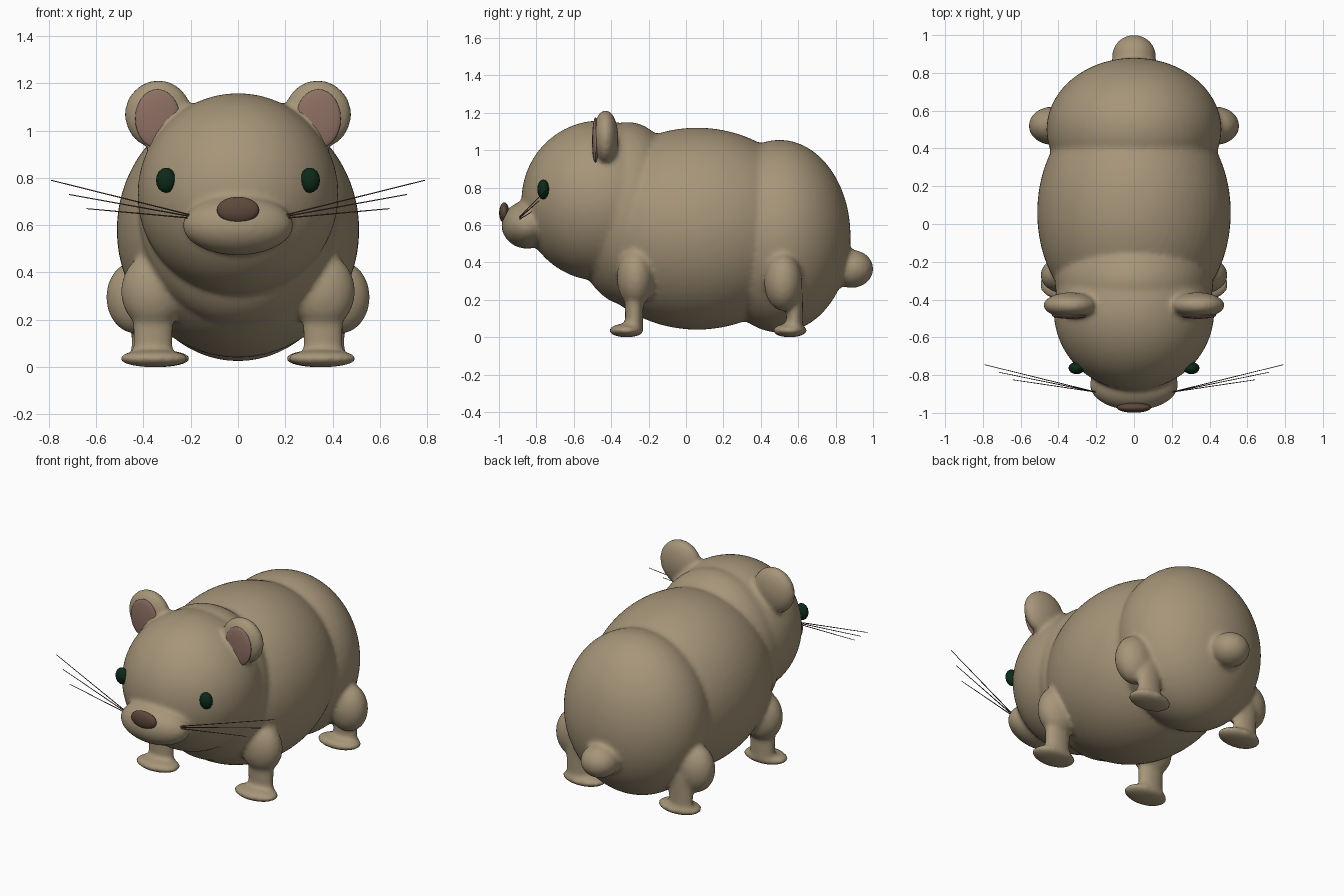
import bpy
import bmesh
from mathutils import Matrix, Vector

if "Cube" in bpy.data.objects:
    bpy.data.objects.remove(bpy.data.objects["Cube"], do_unlink=True)


def material(name, rgb):
    mat = bpy.data.materials.new(name)
    mat.use_nodes = True
    mat.diffuse_color = (*rgb, 1)
    mat.node_tree.nodes["Principled BSDF"].inputs["Base Color"].default_value = (*rgb, 1)
    return mat


fur = material("tan fur", (0.38, 0.30, 0.19))
pink = material("dusky pink", (0.27, 0.16, 0.125))
brown = material("dark brown", (0.11, 0.065, 0.045))
green = material("deep green", (0.004, 0.022, 0.009))


def add_ball(bm, centre, radii, segments=40):
    place = Matrix.Translation(centre) @ Matrix.Diagonal((*radii, 1))
    bmesh.ops.create_uvsphere(bm, u_segments=segments, v_segments=segments // 2,
                              radius=1, matrix=place)


def add_tube(bm, start, end, r_start, r_end, flat=1.0, segments=24):
    """Tapered tube between two points, flattened in its local y."""
    a, b = Vector(start), Vector(end)
    turn = (b - a).to_track_quat('Z', 'Y').to_matrix().to_4x4()
    place = Matrix.Translation((a + b) / 2) @ turn
    if flat != 1.0:
        place = Matrix.Translation((a + b) / 2) @ Matrix.Diagonal((1, flat, 1, 1))
    bmesh.ops.create_cone(bm, cap_ends=True, segments=segments, radius1=r_start,
                          radius2=r_end, depth=(b - a).length, matrix=place)


def finish(bm, name, mat):
    mesh = bpy.data.meshes.new(name)
    bm.to_mesh(mesh)
    bm.free()
    mesh.materials.append(mat)
    mesh.shade_smooth()
    obj = bpy.data.objects.new(name, mesh)
    bpy.context.collection.objects.link(obj)
    return obj


def ball(name, centre, radii, mat, segments=32):
    bm = bmesh.new()
    add_ball(bm, centre, radii, segments)
    return finish(bm, name, mat)


# Body: overlapping volumes fused into one soft skin
bm = bmesh.new()
add_ball(bm, (0, 0.06, 0.58), (0.513, 0.63, 0.54), 64)        # belly
add_ball(bm, (0, 0.50, 0.54), (0.463, 0.38, 0.515), 64)       # rump
add_ball(bm, (0, -0.31, 0.66), (0.42, 0.30, 0.49), 64)        # neck
add_ball(bm, (0, -0.46, 0.73), (0.425, 0.42, 0.428), 64)      # head
add_ball(bm, (0, -0.85, 0.60), (0.235, 0.137, 0.127))         # muzzle
add_ball(bm, (0, 0.885, 0.365), (0.117, 0.117, 0.102))        # tail
for s in (-1, 1):
    # Ear
    add_ball(bm, (s * 0.337, -0.43, 1.068), (0.143, 0.068, 0.146))
    # Front leg: shoulder, shin, foot
    add_ball(bm, (s * 0.36, -0.27, 0.32), (0.135, 0.10, 0.16))
    add_tube(bm, (s * 0.36, -0.277, 0.03), (s * 0.36, -0.277, 0.27), 0.083, 0.087, 0.58)
    add_ball(bm, (s * 0.355, -0.318, 0.036), (0.147, 0.093, 0.037))
    # Hind leg: thigh, shin, foot
    add_ball(bm, (s * 0.43, 0.52, 0.295), (0.128, 0.102, 0.155))
    add_tube(bm, (s * 0.37, 0.58, 0.03), (s * 0.37, 0.58, 0.27), 0.08, 0.085, 0.55)
    add_ball(bm, (s * 0.345, 0.555, 0.036), (0.145, 0.092, 0.037))
body = finish(bm, "body", fur)
remesh = body.modifiers.new("fuse", 'REMESH')
remesh.mode = 'VOXEL'
remesh.voxel_size = 0.014
remesh.use_smooth_shade = True
soften = body.modifiers.new("soften", 'SMOOTH')
soften.factor = 0.5
soften.iterations = 7

# Nose
ball("nose", (0, -0.972, 0.665), (0.09, 0.027, 0.055), brown)

for s, side in ((-1, "right"), (1, "left")):
    # Inner ear and eye
    ball(side + "_inner_ear", (s * 0.34, -0.484, 1.05), (0.095, 0.018, 0.125), pink)
    ball(side + "_eye", (s * 0.304, -0.763, 0.79), (0.043, 0.032, 0.053), green, 16)
    # Whiskers
    bm = bmesh.new()
    for z, tip in ((0.643, (0.79, -0.745, 0.79)),
                   (0.637, (0.715, -0.785, 0.73)),
                   (0.630, (0.64, -0.825, 0.67))):
        add_tube(bm, (s * 0.20, -0.89, z), (s * tip[0], tip[1], tip[2]),
                 0.003, 0.002, segments=6)
    finish(bm, side + "_whiskers", brown)
